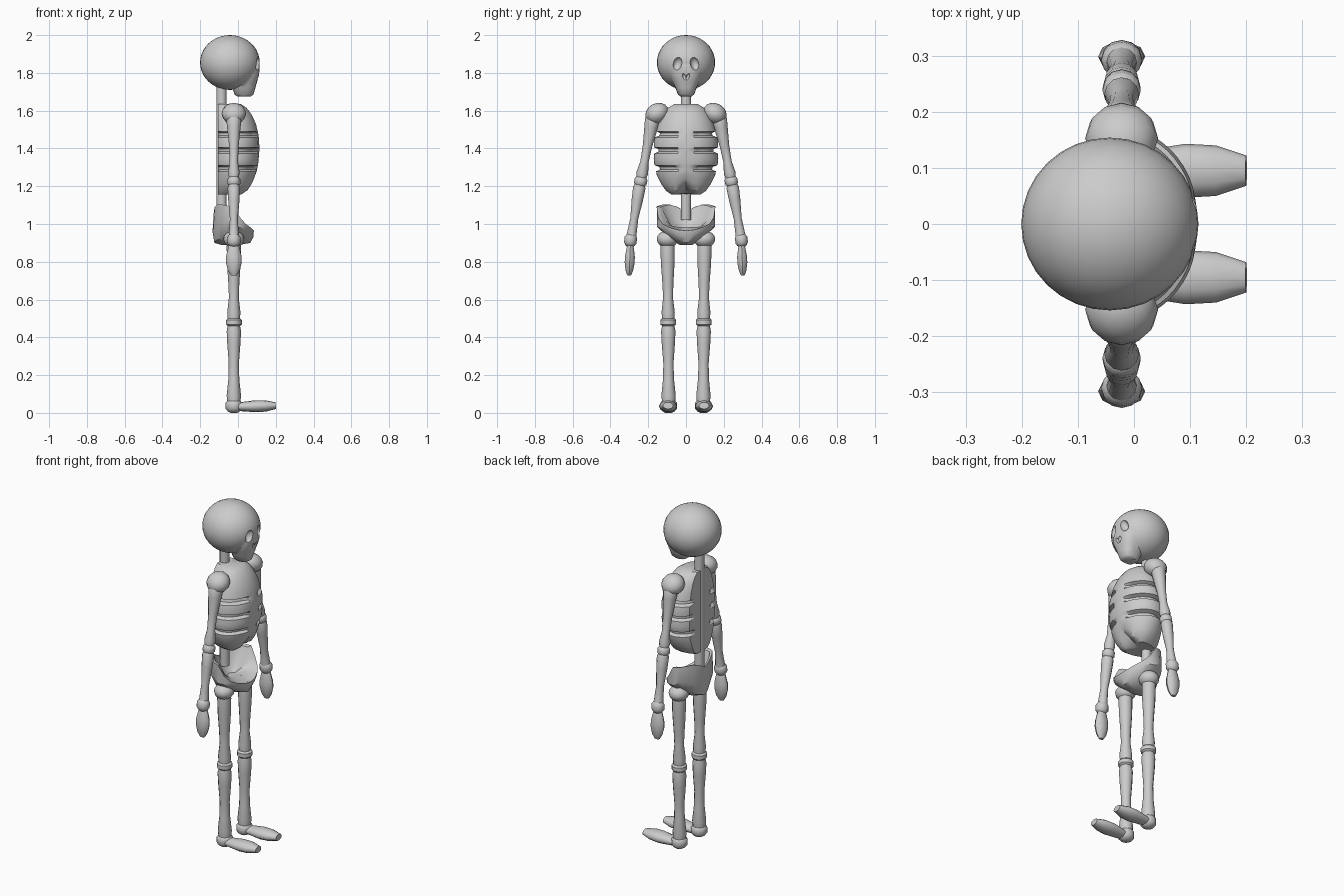
import bpy, bmesh, math
from math import sin, cos, pi
from mathutils import Vector, Matrix

if "Cube" in bpy.data.objects:
    bpy.data.objects.remove(bpy.data.objects["Cube"])


def finish(ob, angle=40):
    bpy.ops.object.select_all(action='DESELECT')
    bpy.context.view_layer.objects.active = ob
    ob.select_set(True)
    bpy.ops.object.shade_smooth_by_angle(angle=math.radians(angle))
    return ob


def loft(name, rings, angle=40):
    """Skin a list of equal-length closed rings and cap both ends."""
    bm = bmesh.new()
    vs = [[bm.verts.new(p) for p in r] for r in rings]
    n = len(rings[0])
    for a, b in zip(vs, vs[1:]):
        for i in range(n):
            j = (i + 1) % n
            bm.faces.new((a[i], a[j], b[j], b[i]))
    for ring in (vs[0], vs[-1]):
        c = bm.verts.new(sum((v.co for v in ring), Vector()) / n)
        for i in range(n):
            bm.faces.new((ring[i], ring[(i + 1) % n], c))
    bmesh.ops.recalc_face_normals(bm, faces=bm.faces)
    me = bpy.data.meshes.new(name)
    bm.to_mesh(me)
    bm.free()
    ob = bpy.data.objects.new(name, me)
    bpy.context.collection.objects.link(ob)
    return finish(ob, angle)


def bone(name, p0, p1, prof, n=12, wide=1.0, angle=40):
    """Round bone from p0 to p1; prof = (t, radius); wide scales along x."""
    p0, p1 = Vector(p0), Vector(p1)
    d = (p1 - p0).normalized()
    ref = Vector((1, 0, 0)) if abs(d.x) < 0.9 else Vector((0, 1, 0))
    v = d.cross(ref).normalized()
    u = v.cross(d)
    return loft(name, [[p0.lerp(p1, t) + r * (wide * cos(2 * pi * i / n) * u + sin(2 * pi * i / n) * v)
                        for i in range(n)] for t, r in prof], angle)


def ball(name, c, r, rot=(0, 0, 0), seg=16, rings=10):
    bpy.ops.mesh.primitive_uv_sphere_add(segments=seg, ring_count=rings, radius=1, location=c, rotation=rot)
    ob = bpy.context.object
    ob.name = name
    ob.scale = r
    return finish(ob, 60)


def boolean(ob, other, op):
    m = ob.modifiers.new(op.lower(), 'BOOLEAN')
    m.operation, m.object, m.solver = op, other, 'EXACT'
    bpy.context.view_layer.objects.active = ob
    bpy.ops.object.modifier_apply(modifier=m.name)
    bpy.data.objects.remove(other)


def lerp_table(tab, z):
    for a, b in zip(tab, tab[1:]):
        if a[0] <= z <= b[0]:
            t = (z - a[0]) / (b[0] - a[0])
            return [p + (q - p) * t for p, q in zip(a, b)]
    return tab[-1] if z > tab[-1][0] else tab[0]


# Skull: cranium joined with a tapering face and jaw
skull = ball("skull", (-0.043, 0, 1.855), (0.158, 0.154, 0.145), seg=32, rings=20)
face = [(1.676, -0.005, 0.068, 0.032), (1.686, -0.018, 0.082, 0.043), (1.72, -0.03, 0.092, 0.056),
        (1.75, -0.04, 0.1, 0.07), (1.79, -0.04, 0.112, 0.085), (1.84, -0.04, 0.114, 0.085),
        (1.88, -0.04, 0.1, 0.07)]
jaw = loft("face", [[((a + b) / 2 + (b - a) / 2 * math.copysign(abs(cos(t)) ** 0.8, cos(t)),
                      w * math.copysign(abs(sin(t)) ** 0.8, sin(t)), z)
                     for t in (2 * pi * i / 20 for i in range(20))] for z, a, b, w in face])
boolean(skull, jaw, 'UNION')
# Eye sockets and nose hollow
for s in (1, -1):
    boolean(skull, ball("socket", (0.117, s * 0.047, 1.848), (0.035, 0.025, 0.038), (s * 0.3, 0, 0)), 'DIFFERENCE')
    boolean(skull, ball("nostril", (0.113, s * 0.009, 1.778), (0.016, 0.009, 0.02), (s * -0.35, 0, 0)), 'DIFFERENCE')
finish(skull, 45)

# Spine
bone("spine", (-0.087, 0, 1.02), (-0.087, 0, 1.78), [(0, 0.027), (1, 0.027)])

# Rib cage: z, front x, half width
cage = [(1.155, 0.035, 0.075), (1.175, 0.06, 0.105), (1.21, 0.08, 0.13), (1.26, 0.095, 0.155),
        (1.32, 0.107, 0.165), (1.4, 0.114, 0.168), (1.47, 0.109, 0.162), (1.53, 0.095, 0.146),
        (1.58, 0.072, 0.122), (1.615, 0.045, 0.095), (1.635, 0.015, 0.062)]
grooves = (1.295, 1.39, 1.475)
levels = [c[0] for c in cage if all(abs(c[0] - g) > 0.017 for g in grooves)]
levels += [g + d for g in grooves for d in (-0.016, -0.007, 0.007, 0.016)] + [1.345, 1.435]
rings = []
for z in sorted(levels):
    _, front, w = lerp_table(cage, z)
    cut = 0.022 * any(abs(z - g) < 0.01 for g in grooves)
    bulge = 0.005 * sin(pi * (z - 1.295) / 0.09) ** 2 if 1.29 < z < 1.48 else 0
    ring = []
    for i in range(48):
        t = 2 * pi * i / 48
        side = min(1, max(0, (abs(sin(t)) - 0.22) / 0.2)) if cos(t) > 0 else 1
        off = bulge * side - cut * side
        rx = front + 0.02 if cos(t) > 0 else 0.12
        x = max(-0.106, -0.02 + (rx + off) * cos(t))
        y = (w + off) * sin(t)
        notch = max(0, 1 - abs(y) / 0.055) * 0.05 * max(0, (1.28 - z) / 0.125) * (cos(t) > -0.3)
        ring.append((x, y, z + notch))
    rings.append(ring)
loft("rib_cage", rings, 35)

# Pelvis: open bowl with a high back and a low front
N = 20


def pelvis_ring(cx, rx, ry, zf):
    return [(cx + rx * cos(2 * pi * i / N), ry * sin(2 * pi * i / N), zf(2 * pi * i / N)) for i in range(N)]


def rim(t):
    c, s = cos(t), abs(sin(t))
    if c > 0.1:
        return 0.965 + 0.055 * s ** 2 + 0.02 * (s > 0.9)
    return 1.065 + 0.04 * sin(min(pi, s * pi * 0.75))


loft("pelvis", [
    pelvis_ring(-0.04, 0.05, 0.035, lambda t: 0.89),
    pelvis_ring(-0.03, 0.095, 0.095, lambda t: 0.90 + 0.03 * abs(sin(t))),
    pelvis_ring(-0.027, 0.108, 0.153, lambda t: 0.93 + 0.055 * abs(sin(t)) + 0.03 * (cos(t) < -0.1)),
    pelvis_ring(-0.022, 0.106, 0.155, rim),
    pelvis_ring(-0.028, 0.09, 0.132, lambda t: rim(t) - 0.004),
    pelvis_ring(-0.035, 0.055, 0.08, lambda t: 0.985 + 0.02 * (cos(t) < -0.1)),
    pelvis_ring(-0.04, 0.02, 0.03, lambda t: 0.975)], 35)

cap = [(0, 0.4), (0.12, 0.75), (0.3, 1), (0.7, 1), (0.88, 0.75), (1, 0.4)]


def joint(name, p0, p1, r, wide=1.0):
    bone(name, p0, p1, [(t, k * r) for t, k in cap], wide=wide)


X = -0.022
for s, side in ((1, "left"), (-1, "right")):
    # Arm
    ball(f"{side}_shoulder", (X, s * 0.153, 1.585), (0.065, 0.065, 0.054), (s * -0.5, 0, 0), 12, 8)
    bone(f"{side}_upper_arm", (X, s * 0.172, 1.58), (X, s * 0.236, 1.245),
         [(0, 0.03), (0.08, 0.04), (0.2, 0.036), (0.5, 0.025), (0.75, 0.022), (0.92, 0.031), (1, 0.026)])
    joint(f"{side}_elbow", (X, s * 0.234, 1.255), (X, s * 0.246, 1.195), 0.034)
    bone(f"{side}_forearm", (X, s * 0.244, 1.212), (X, s * 0.29, 0.93),
         [(0, 0.026), (0.07, 0.033), (0.3, 0.03), (0.65, 0.021), (0.9, 0.025), (1, 0.028)])
    joint(f"{side}_wrist", (X, s * 0.289, 0.95), (X, s * 0.298, 0.878), 0.033, 1.1)
    bone(f"{side}_hand", (X, s * 0.294, 0.9), (X, s * 0.301, 0.727),
         [(0, 0.014), (0.15, 0.02), (0.4, 0.027), (0.6, 0.028), (0.85, 0.021), (1, 0.01)], 10, 1.5)
    # Leg
    ball(f"{side}_hip", (X, s * 0.098, 0.92), (0.055, 0.057, 0.045), seg=12, rings=8)
    bone(f"{side}_thigh", (X, s * 0.098, 0.92), (X, s * 0.094, 0.49),
         [(0, 0.035), (0.1, 0.038), (0.3, 0.036), (0.55, 0.029), (0.72, 0.026), (0.9, 0.035), (1, 0.032)])
    joint(f"{side}_knee", (X, s * 0.094, 0.508), (X, s * 0.094, 0.452), 0.042)
    bone(f"{side}_shin", (X, s * 0.094, 0.475), (X, s * 0.092, 0.05),
         [(0, 0.03), (0.1, 0.038), (0.25, 0.035), (0.5, 0.027), (0.7, 0.029), (0.9, 0.038), (1, 0.034)])
    joint(f"{side}_ankle", (X, s * 0.092, 0.075), (X, s * 0.092, 0.0), 0.044)
    # Foot
    foot = bone(f"{side}_foot", (-0.015, s * 0.095, 0.03), (0.2, s * 0.095, 0.04),
                [(0, 0.03), (0.2, 0.038), (0.5, 0.048), (0.75, 0.045), (1, 0.027)], 12)
    for v in foot.data.vertices:
        v.co.z = 0.035 + (v.co.z - 0.035) * 0.66
